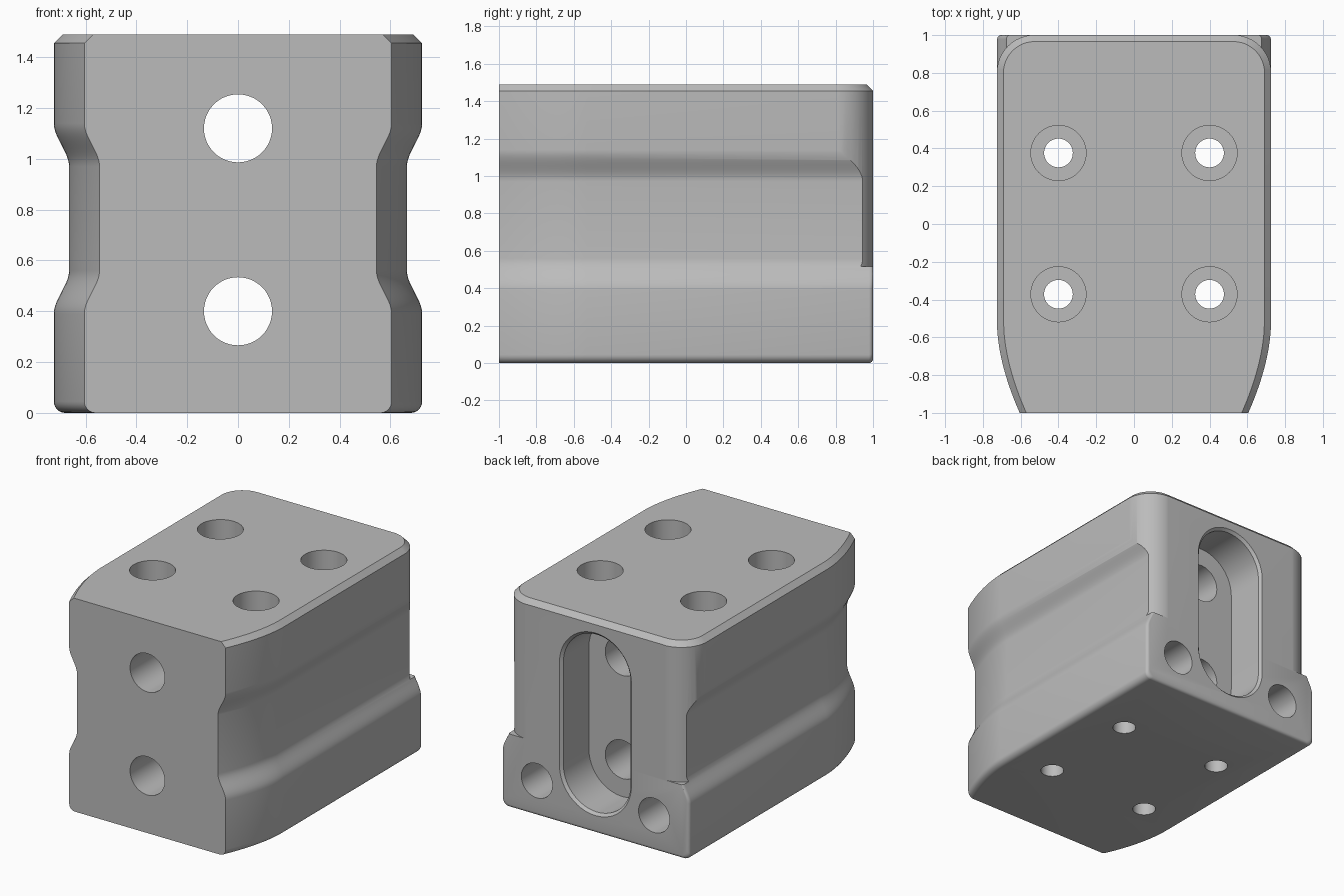
import bpy, bmesh, math

cube = bpy.data.objects.get("Cube")
if cube:
    bpy.data.objects.remove(cube, do_unlink=True)

HEIGHT, HALF_W, CHAMFER = 1.49, 0.725, 0.035

grey = bpy.data.materials.new("plain grey")
grey.use_nodes = True
grey.diffuse_color = (0.5, 0.5, 0.5, 1)
grey.node_tree.nodes["Principled BSDF"].inputs["Base Color"].default_value = grey.diffuse_color


def loft(name, rings):
    """Skin closed rings of equal length and cap both ends."""
    bm = bmesh.new()
    loops = [[bm.verts.new(p) for p in ring] for ring in rings]
    n = len(loops[0])
    for a, b in zip(loops, loops[1:]):
        for i in range(n):
            j = (i + 1) % n
            bm.faces.new((a[i], a[j], b[j], b[i]))
    bm.faces.new(loops[0][::-1])
    bm.faces.new(loops[-1])
    bmesh.ops.recalc_face_normals(bm, faces=bm.faces)
    mesh = bpy.data.meshes.new(name)
    bm.to_mesh(mesh)
    bm.free()
    mesh.materials.append(grey)
    obj = bpy.data.objects.new(name, mesh)
    bpy.context.collection.objects.link(obj)
    return obj


def arc(cx, cy, r, start, end, n):
    angles = [math.radians(start + (end - start) * i / n) for i in range(n + 1)]
    return [(cx + r * math.cos(a), cy + r * math.sin(a)) for a in angles]


def cut(body, cutter):
    cutter.hide_render = True
    mod = body.modifiers.new(cutter.name, 'BOOLEAN')
    mod.operation, mod.solver, mod.object = 'DIFFERENCE', 'EXACT', cutter
    bpy.context.view_layer.objects.active = body
    bpy.ops.object.modifier_apply(modifier=mod.name)
    bpy.data.objects.remove(cutter, do_unlink=True)


def bore(body, name, axis, u, v, steps):
    """Round hole along an axis; steps are (position, radius) pairs."""
    rings = []
    for t, r in steps:
        circle = arc(u, v, r, 0, 360, 48)[:-1]
        rings.append([(a, t, b) if axis == 'Y' else (a, b, t) for a, b in circle])
    cut(body, loft(name, rings))


def ease(t):
    return t * t * (3 - 2 * t)


# Side profile as (height, inset): rounded foot, waist groove, top chamfer
R = 0.045
profile = [(R + b, R - a) for a, b in arc(0, 0, R, -90, 0, 6)]
profile += [(0.39 + 0.17 * i / 12, 0.06 * ease(i / 12)) for i in range(13)]
profile += [(0.97 + 0.17 * i / 12, 0.06 * ease(1 - i / 12)) for i in range(13)]
profile += [(HEIGHT - CHAMFER, 0), (HEIGHT, CHAMFER)]

# Lengthwise stations as (depth, half width, lift): curved taper at the front
stations = []
for i in range(17):
    t = i / 16
    stations.append((-1 + 0.47 * t, HALF_W - 0.12 * (1 - t) ** 1.75, 0))
for a, b in arc(0, 0, 0.022, 0, 90, 4):
    stations.append((0.978 + b, HALF_W - 0.022 + a, 0.022 - a))

rings = []
for y, w, lift in stations:
    side = [(w - inset, y, lift + z * (1 - lift / HEIGHT)) for z, inset in profile]
    rings.append(side + [(-x, y, z) for x, y, z in reversed(side)])
body = loft("mounting_block", rings)

# Rounded upper back corners and the chamfer round the back of the top
rings = []
for z, off in ((0.515, 0), (HEIGHT - CHAMFER, 0), (HEIGHT + 0.05, CHAMFER + 0.05)):
    half, back, rad = HALF_W + 0.001 - off, 1.001 - off, 0.2 - off
    right = [(half, 0.75)] + arc(half - rad, back - rad, rad, 0, 90, 12)
    inner = right + [(-x, y) for x, y in reversed(right)]
    outer = [(-1, 0.75), (-1, 1.3), (1, 1.3), (1, 0.75)]
    rings.append([(x, y, z) for x, y in inner + outer])
cut(body, loft("corner_cutter", rings))

# Long rounded pocket in the back, with a softened rim
rings = []
for y, r in ((0.7, 0.26), (0.982, 0.26), (1.02, 0.298)):
    outline = arc(0, 1.12, r, 0, 180, 24) + arc(0, 0.4, r, 180, 360, 24)
    rings.append([(x, y, z) for x, z in outline])
cut(body, loft("pocket_cutter", rings))

# Two holes from the front into the pocket
for z in (0.4, 1.12):
    bore(body, "front_hole", 'Y', 0, z, ((-1.1, 0.134), (0.8, 0.134)))

# Counterbored bolt holes through the top, and two blind holes in the back
for x in (-0.4, 0.4):
    for y in (-0.372, 0.376):
        bore(body, "counterbore", 'Z', x, y, ((0.6, 0.146), (1.6, 0.146)))
        bore(body, "bolt_hole", 'Z', x, y, ((-0.1, 0.076), (0.7, 0.076)))
for x in (-0.453, 0.453):
    bore(body, "back_hole", 'Y', x, 0.245, ((0.6, 0.12), (1.1, 0.12)))

bpy.ops.object.select_all(action='DESELECT')
body.select_set(True)
bpy.context.view_layer.objects.active = body
bpy.ops.object.shade_smooth_by_angle(angle=math.radians(30))
